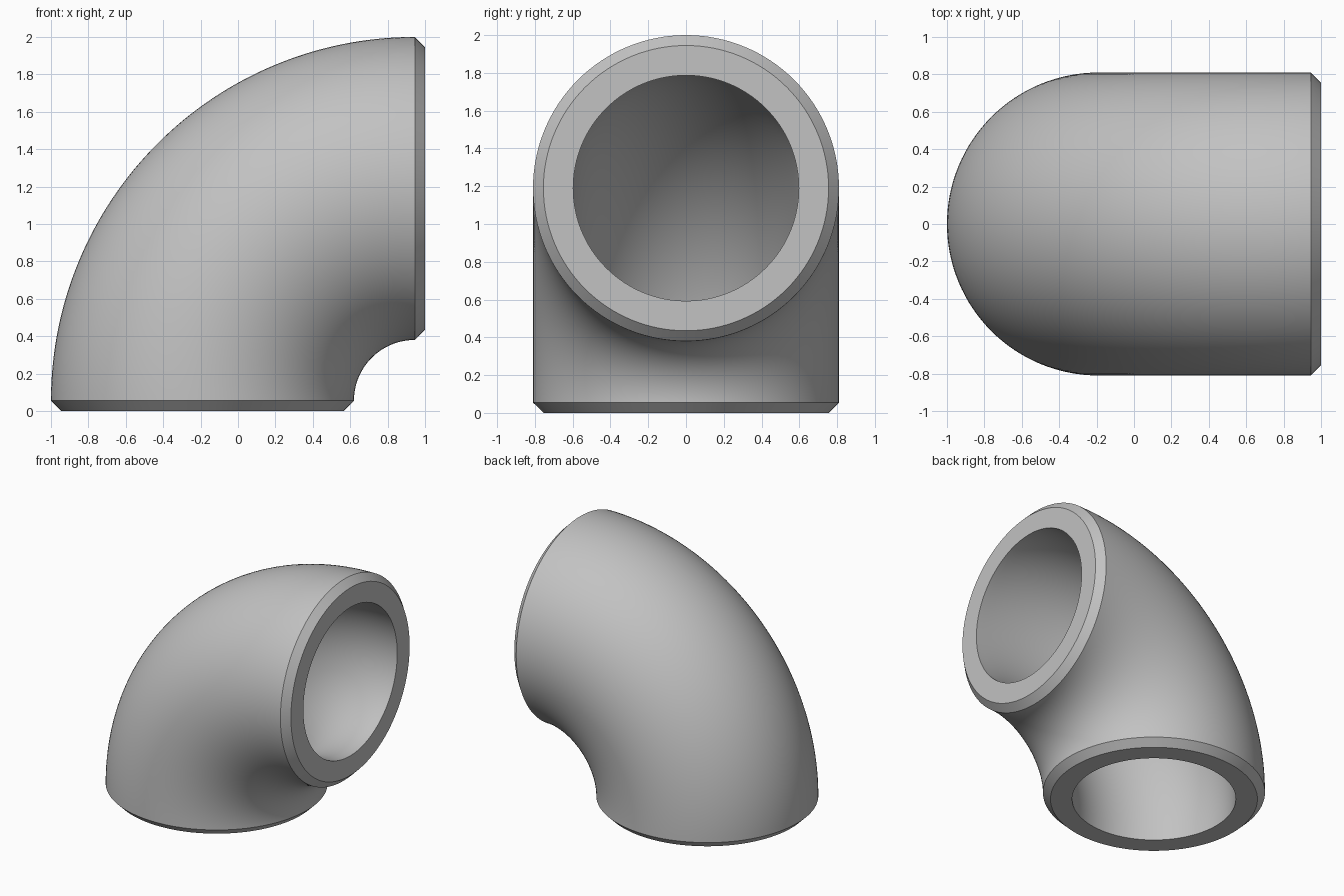
import bpy, bmesh, math
from mathutils import Vector

cube = bpy.data.objects.get("Cube")
if cube:
    bpy.data.objects.remove(cube, do_unlink=True)

BEND = 1.135       # radius of the centre line
LIP = 0.055        # length of each bevelled end
OUTER, RIM, BORE = 0.81, 0.755, 0.597
SIDES, STEPS = 128, 64
pivot = Vector((1 - LIP, 0, LIP))

bm = bmesh.new()


def ring(angle, radius, push=0.0):
    """Circle of vertices across the pipe, pushed along its direction."""
    out = Vector((-math.cos(angle), 0, math.sin(angle)))
    along = Vector((math.sin(angle), 0, math.cos(angle)))
    side = Vector((0, 1, 0))
    centre = pivot + out * BEND + along * push
    return [bm.verts.new(centre + radius * (math.cos(u) * out + math.sin(u) * side))
            for u in (math.tau * i / SIDES for i in range(SIDES))]


# Outer skin with bevelled ends, then back through the bore
quarter = math.pi / 2
angles = [quarter * i / STEPS for i in range(STEPS + 1)]
rings = [ring(0, RIM, -LIP)]
rings += [ring(a, OUTER) for a in angles]
rings += [ring(quarter, RIM, LIP), ring(quarter, BORE, LIP)]
rings += [ring(a, BORE) for a in reversed(angles)]
rings += [ring(0, BORE, -LIP)]

# Join neighbouring rings, closing the last to the first as the end face
for k, a in enumerate(rings):
    b = rings[(k + 1) % len(rings)]
    for i in range(SIDES):
        j = (i + 1) % SIDES
        bm.faces.new((a[i], a[j], b[j], b[i]))
bmesh.ops.recalc_face_normals(bm, faces=bm.faces[:])

mesh = bpy.data.meshes.new("pipe_elbow")
bm.to_mesh(mesh)
bm.free()
elbow = bpy.data.objects.new("pipe_elbow", mesh)
bpy.context.collection.objects.link(elbow)

# Plain grey metal
grey = bpy.data.materials.new("grey")
grey.use_nodes = True
colour = (0.54, 0.54, 0.54, 1)
grey.diffuse_color = colour
grey.node_tree.nodes["Principled BSDF"].inputs["Base Color"].default_value = colour
mesh.materials.append(grey)

bpy.ops.object.select_all(action="DESELECT")
elbow.select_set(True)
bpy.context.view_layer.objects.active = elbow
bpy.ops.object.shade_smooth_by_angle(angle=math.radians(30))
